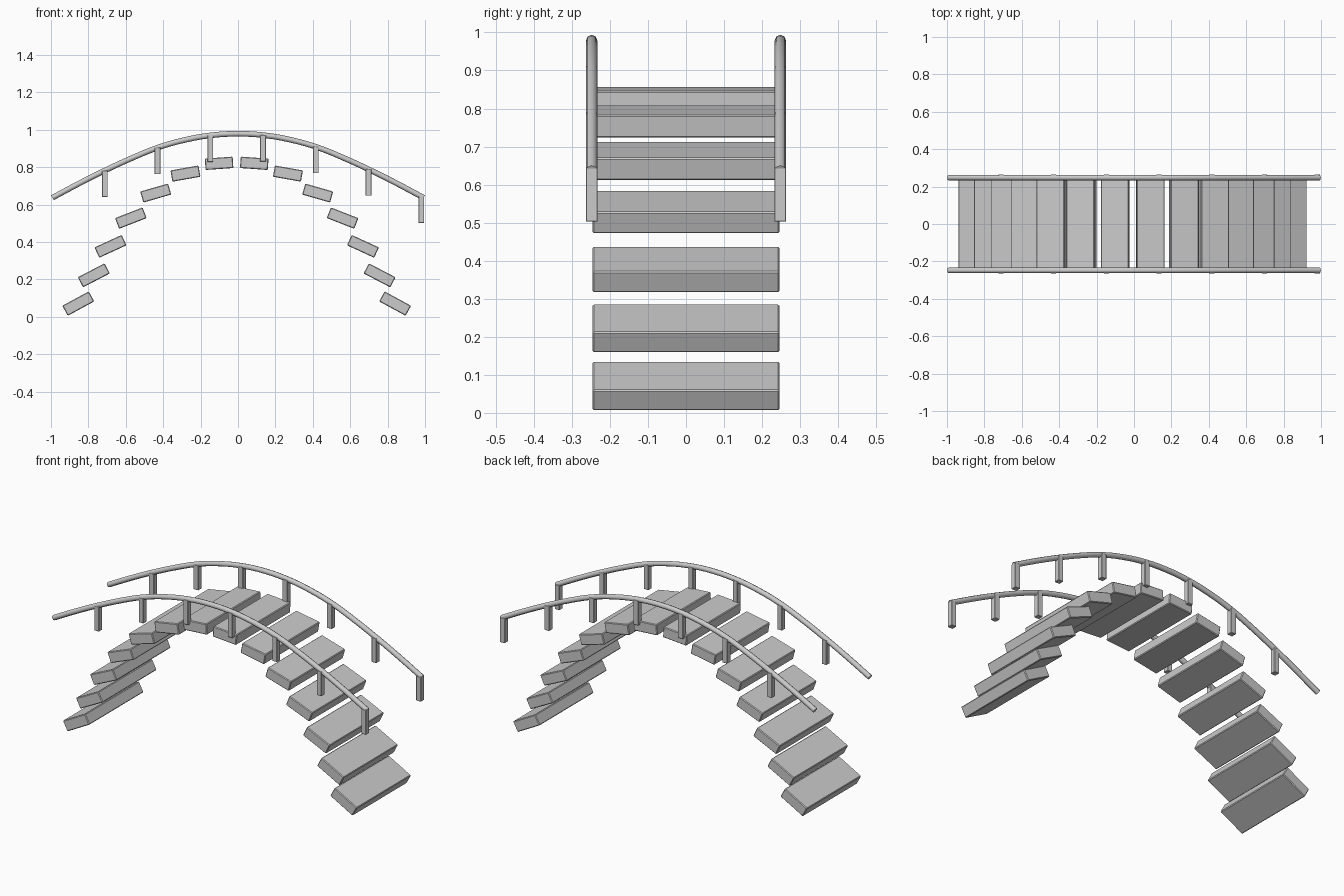
import bpy
from math import radians

if "Cube" in bpy.data.objects:
    bpy.data.objects.remove(bpy.data.objects["Cube"])

CX = -0.007      # symmetry line of the tread arch
RAIL_Y = 0.248


def box(name, loc, size, tilt=0.0, bevel=0.0):
    bpy.ops.mesh.primitive_cube_add(size=1, location=loc, rotation=(0, radians(tilt), 0))
    ob = bpy.context.object
    ob.name = name
    ob.scale = size
    bpy.ops.object.transform_apply(location=False, rotation=False, scale=True)
    if bevel:
        m = ob.modifiers.new("edge", 'BEVEL')
        m.width = bevel
        m.segments = 1
    return ob


# Treads: distance from centre, height, tilt, length
treads = [(0.847, 0.071, 28.5, 0.161), (0.764, 0.222, 27.5, 0.161),
          (0.675, 0.377, 24.7, 0.160), (0.566, 0.528, 21.3, 0.158),
          (0.433, 0.662, 16.0, 0.155), (0.274, 0.766, 10.0, 0.152),
          (0.094, 0.821, 4.0, 0.149)]
for i, (x, z, tilt, length) in enumerate(treads):
    for side, word in ((-1, "left"), (1, "right")):
        box(f"tread_{word}_{i + 1}", (CX + side * x, 0, z),
            (length, 0.492, 0.061), side * tilt, 0.004)

# Arched handrails
half = [(0, 0.979), (0.14, 0.971), (0.28, 0.947), (0.42, 0.908),
        (0.56, 0.852), (0.70, 0.788), (0.85, 0.713), (0.992, 0.637)]
path = [(-x, z) for x, z in reversed(half[1:])] + half


def rail_height(x):
    for (x0, z0), (x1, z1) in zip(path, path[1:]):
        if x0 <= x <= x1:
            return z0 + (z1 - z0) * (x - x0) / (x1 - x0)


for y, word in ((-RAIL_Y, "front"), (RAIL_Y, "back")):
    cu = bpy.data.curves.new(f"handrail_{word}", 'CURVE')
    cu.dimensions = '3D'
    cu.bevel_depth = 0.0148
    cu.bevel_resolution = 2
    cu.resolution_u = 3
    cu.use_fill_caps = True
    sp = cu.splines.new('BEZIER')
    sp.bezier_points.add(len(path) - 1)
    for p, (x, z) in zip(sp.bezier_points, path):
        p.co = (x, y, z)
        p.handle_left_type = p.handle_right_type = 'AUTO'
    rail = bpy.data.objects.new(f"handrail_{word}", cu)
    bpy.context.collection.objects.link(rail)

    # Short posts hanging under the rail, evenly spaced
    for k in range(7):
        x = -0.712 + 0.282 * k
        z = rail_height(x)
        box(f"post_{word}_{k + 1}", (x, y, z - 0.07), (0.031, 0.031, 0.142), 0, 0.002)
